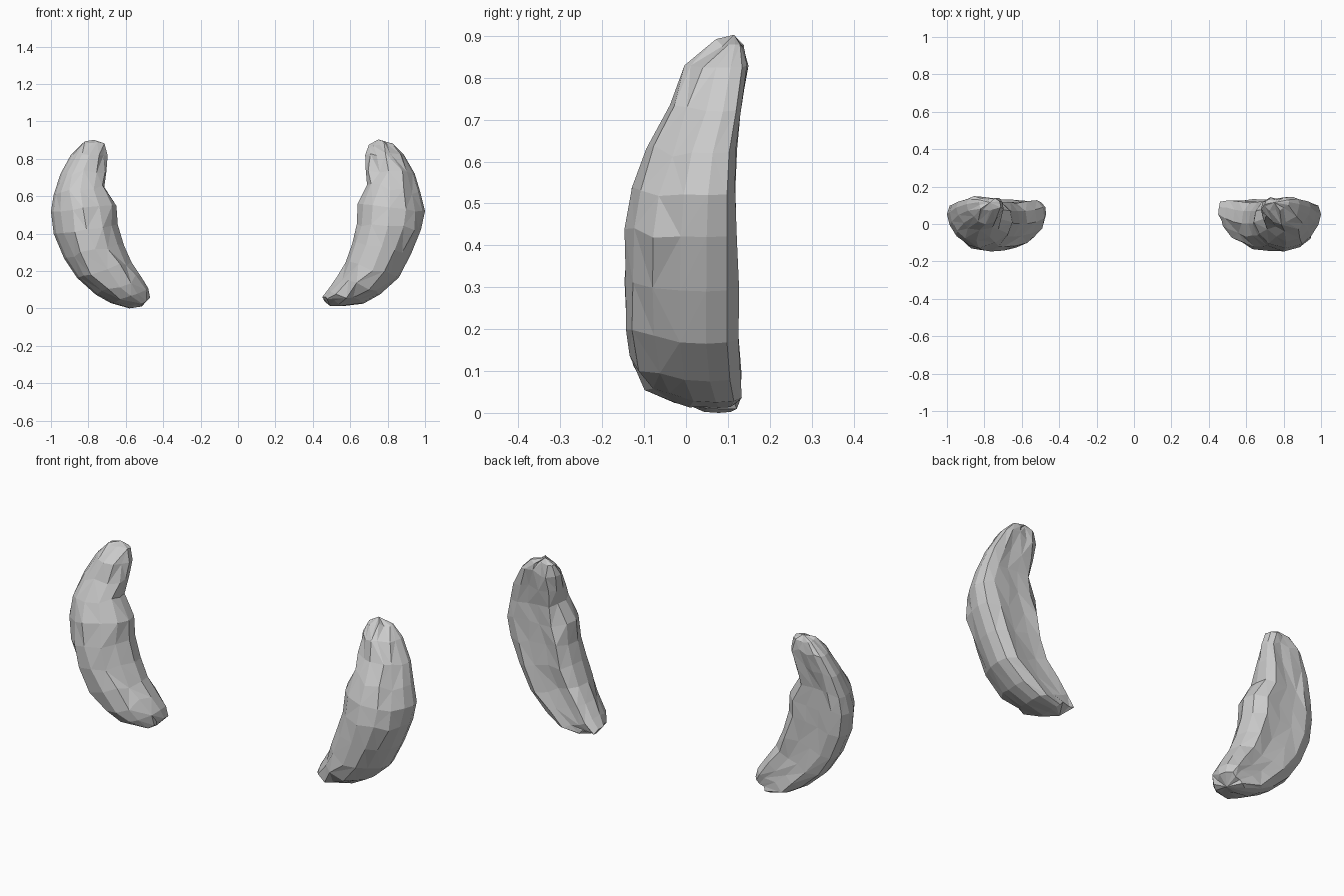
import bpy, bmesh, random
from mathutils import Vector

if "Cube" in bpy.data.objects:
    bpy.data.objects.remove(bpy.data.objects["Cube"])

# Cross-section: u runs inner (-1) to outer (+1), v runs front (-1) to back (+1)
SECTION = [(1, .45), (.92, .82), (.6, 1), (.2, .92), (-.25, .9), (-.65, .95),
           (-.93, .6), (-1, .1), (-.85, -.4), (-.5, -.8), (-.05, -1),
           (.4, -.88), (.72, -.5), (.92, -.02)]

# Front and back y limits of each ring, top to bottom
DEPTH = [(.07, .135), (0, .147), (-.035, .135), (-.09, .122), (-.125, .12),
         (-.142, .122), (-.146, .122), (-.146, .122), (-.13, .128),
         (-.095, .135), (-.03, .12)]

# Outer x, z and inner x, z of each ring, top to bottom
LEFT = [(-.83, .885, -.715, .88), (-.895, .82, -.697, .82), (-.95, .72, -.703, .74),
        (-.985, .61, -.715, .65), (-1, .52, -.65, .55), (-.985, .4, -.643, .45),
        (-.93, .27, -.61, .34), (-.86, .165, -.57, .25), (-.76, .075, -.52, .175),
        (-.68, .03, -.48, .11), (-.58, .002, -.47, .06)]
RIGHT = [(.83, .88, .70, .875), (.885, .825, .68, .82), (.945, .72, .683, .74),
         (.975, .62, .69, .66), (1, .52, .64, .56), (.978, .42, .635, .45),
         (.925, .29, .612, .35), (.86, .165, .575, .245), (.76, .075, .53, .17),
         (.67, .025, .485, .105), (.56, .012, .45, .06)]


def curved_lobe(name, rings, top, bottom, seed):
    rng = random.Random(seed)
    bm = bmesh.new()
    loops = []
    for (ox, oz, ix, iz), (front, back) in zip(rings, DEPTH):
        outer, inner = Vector((ox, 0, oz)), Vector((ix, 0, iz))
        loop = []
        for u, v in SECTION:
            p = inner.lerp(outer, (u + 1) / 2)
            p.y = (front + back) / 2 + v * (back - front) / 2
            # slight irregularity, kept off the silhouette
            if abs(u) < .9:
                p += Vector((rng.uniform(-.014, .014), rng.uniform(-.005, .005),
                             rng.uniform(-.014, .014)))
                p.z = max(p.z, .004)
            loop.append(bm.verts.new(p))
        loops.append(loop)
    n = len(SECTION)
    # triangulated skin with mixed diagonals
    for a, b in zip(loops, loops[1:]):
        for i in range(n):
            j = (i + 1) % n
            if rng.random() < .5:
                bm.faces.new((a[i], a[j], b[j]))
                bm.faces.new((a[i], b[j], b[i]))
            else:
                bm.faces.new((a[i], a[j], b[i]))
                bm.faces.new((a[j], b[j], b[i]))
    # rounded ends
    for loop, tip in ((loops[0], top), (loops[-1], bottom)):
        c = bm.verts.new(tip)
        for i in range(n):
            bm.faces.new((loop[i], loop[(i + 1) % n], c))
    bmesh.ops.recalc_face_normals(bm, faces=bm.faces)
    mesh = bpy.data.meshes.new(name)
    bm.to_mesh(mesh)
    bm.free()
    obj = bpy.data.objects.new(name, mesh)
    bpy.context.collection.objects.link(obj)


curved_lobe("left_curved_lobe", LEFT, (-.77, .115, .903), (-.515, .05, .012), 3)
curved_lobe("right_curved_lobe", RIGHT, (.75, .115, .903), (.49, .05, .014), 8)

# lowest point touches the ground
for obj in bpy.context.collection.objects:
    low = min(v.co.z for v in obj.data.vertices)
    if obj.name.startswith("left"):
        obj.location.z = -low
